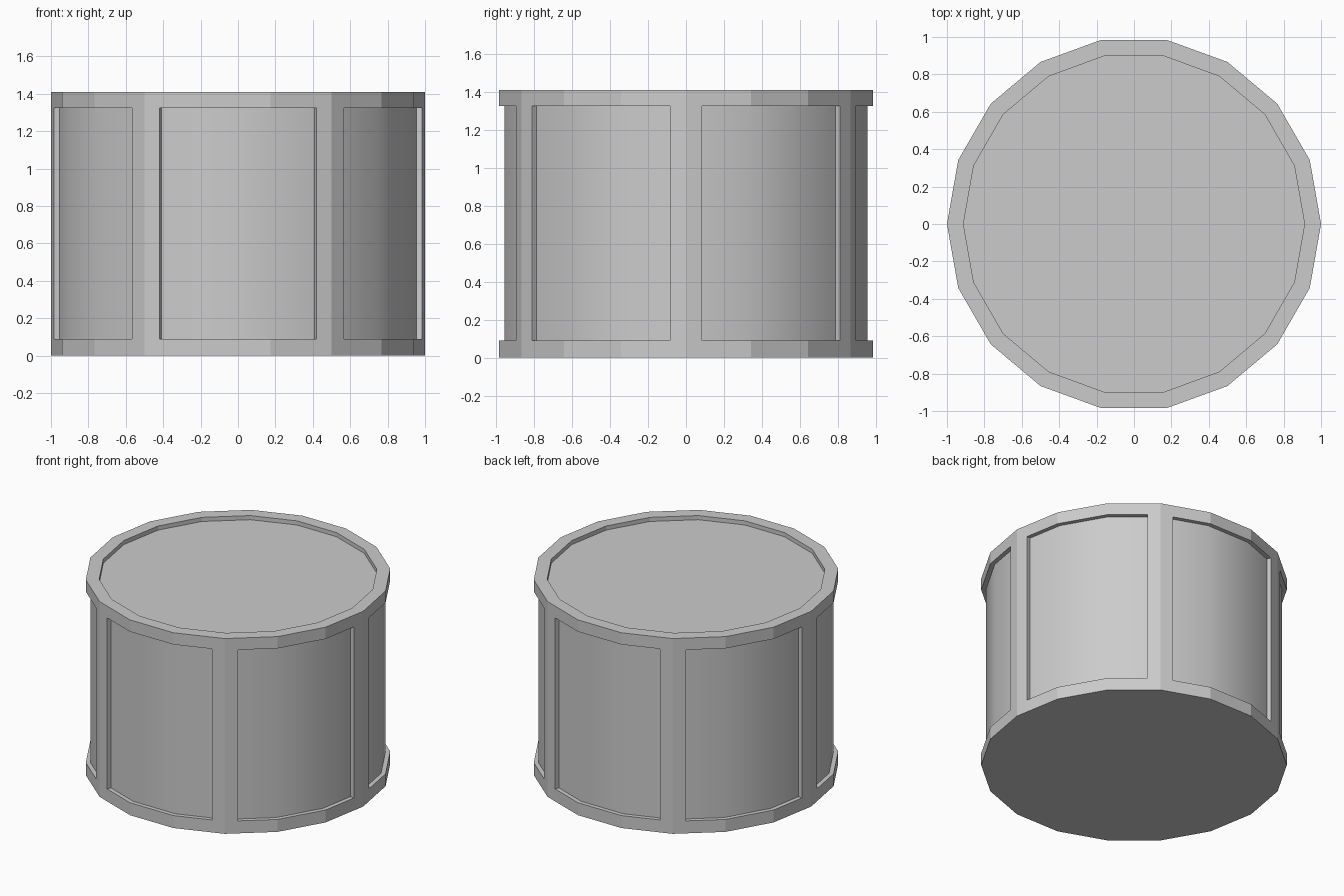
import bpy, bmesh
from math import cos, sin, radians
from mathutils import Vector

if "Cube" in bpy.data.objects:
    bpy.data.objects.remove(bpy.data.objects["Cube"])

H = 1.41            # total height
Z0, Z1 = 0.09, 1.325  # panel bottom and top
DEPTH = 0.03        # panel recess
RIM, DIP = 0.912, 0.03  # lid recess radius and depth

bm = bmesh.new()


def polar(deg, r=1.0):
    return Vector((r * cos(radians(deg)), r * sin(radians(deg)), 0))


def vert(p, z):
    return bm.verts.new((p.x, p.y, z))


# 18-sided outline, split a quarter face either side of each rib
outline, inner = [], []
for base in range(0, 360, 60):
    a, b, c, d = (polar(base + k) for k in (0, 20, 40, 60))
    p, q = a.lerp(b, 0.25), d.lerp(c, 0.25)
    outline += [a, p, b, c, q]
    k = 1 - DEPTH / cos(radians(10))
    inner.append([p - polar(base + 10, DEPTH), b * k, c * k,
                  q - polar(base + 50, DEPTH)])
N = len(outline)

# Bands, rim and lid floor as stacked rings
rings = [[vert(p * r, z) for p in outline] for r, z in
         ((1, 0), (1, Z0), (1, Z1), (1, H), (RIM, H), (RIM, H - DIP))]
for level in range(5):
    lo, hi = rings[level], rings[level + 1]
    for i in range(N):
        j = (i + 1) % N
        if level != 1 or i % 5 in (0, 4):   # only ribs in the panel band
            bm.faces.new((lo[i], lo[j], hi[j], hi[i]))
bm.faces.new(rings[0][::-1])
bm.faces.new(rings[-1])

# Six recessed panels with their walls
panels = []
for s, pts in enumerate(inner):
    ol, oh = (rings[k][s * 5 + 1:s * 5 + 5] for k in (1, 2))
    il, ih = ([vert(p, z) for p in pts] for z in (Z0, Z1))
    for i in range(3):
        panels.append(bm.faces.new((il[i], il[i + 1], ih[i + 1], ih[i])))
        bm.faces.new((ol[i], ol[i + 1], il[i + 1], il[i]))
        bm.faces.new((ih[i], ih[i + 1], oh[i + 1], oh[i]))
    bm.faces.new((ol[0], il[0], ih[0], oh[0]))
    bm.faces.new((il[3], ol[3], oh[3], ih[3]))

bmesh.ops.recalc_face_normals(bm, faces=bm.faces[:])

# Panels are smooth across, everything else is flat
for f in panels:
    f.smooth = True
for e in bm.edges:
    e.smooth = all(f.smooth for f in e.link_faces)

mesh = bpy.data.meshes.new("panelled_drum")
bm.to_mesh(mesh)
bm.free()
bpy.context.collection.objects.link(bpy.data.objects.new("panelled_drum", mesh))
